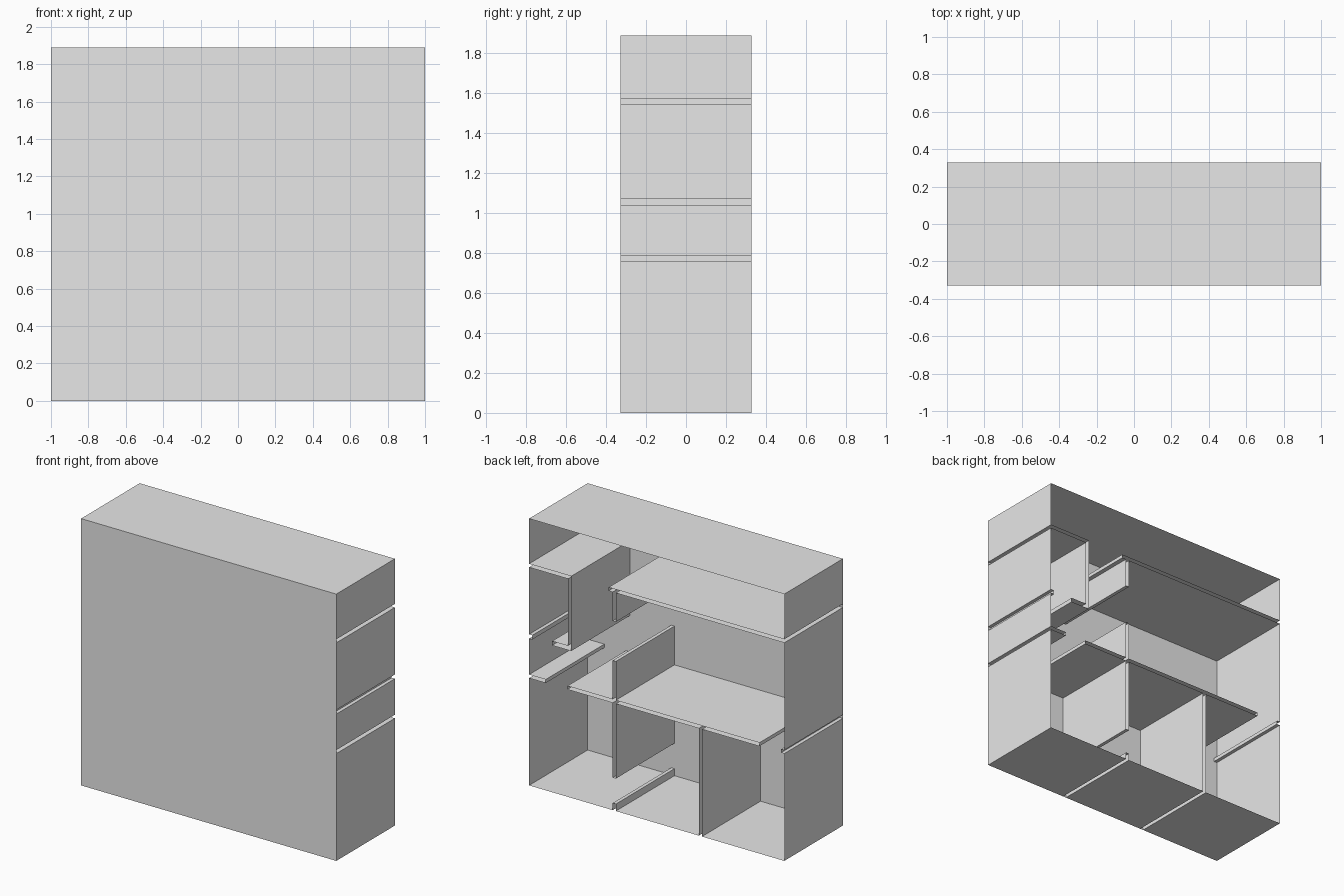
import bpy

cube = bpy.data.objects.get("Cube")
if cube:
    bpy.data.objects.remove(cube, do_unlink=True)

# Single flat colour
grey = bpy.data.materials.new("plain_grey")
grey.use_nodes = True
grey.diffuse_color = (0.8, 0.8, 0.8, 1)
grey.node_tree.nodes["Principled BSDF"].inputs["Base Color"].default_value = (0.8, 0.8, 0.8, 1)

# Overall size and the lower and upper faces of each storey's slab
SIDE, DEPTH, TOP = 1.0, 0.328, 1.89
LOW, LOW_TOP = 0.76, 0.785
MID, MID_TOP = 1.04, 1.07
HIGH, HIGH_TOP = 1.545, 1.57

# Faces of the upright partitions
HALL, HALL_IN = 0.345, 0.32
ROOM, ROOM_IN = -0.355, -0.33
STAIR, STAIR_IN = 0.67, 0.695
LIP = 0.975


def add_mesh(name, verts, faces):
    mesh = bpy.data.meshes.new(name)
    mesh.from_pydata(verts, [], faces)
    mesh.materials.append(grey)
    obj = bpy.data.objects.new(name, mesh)
    bpy.context.collection.objects.link(obj)
    return obj


def sheet(name, path):
    """Sweep an open x-z path through the full depth as a thin sheet."""
    verts = [(x, y, z) for x, z in path for y in (-DEPTH, DEPTH)]
    faces = [(2 * i, 2 * i + 1, 2 * i + 3, 2 * i + 2) for i in range(len(path) - 1)]
    return add_mesh(name, verts, faces)


def shelf(name, wall, end, low, high):
    """Hollow shelf, open at the wall and closed at its free end."""
    return sheet(name, [(wall, low), (end, low), (end, high), (wall, high)])


def partition(name, a, b, root, end):
    """Hollow upright, open at its root and closed at its free end."""
    return sheet(name, [(a, root), (a, end), (b, end), (b, root)])


# Front wall
add_mesh("front_wall",
         [(-SIDE, -DEPTH, 0), (SIDE, -DEPTH, 0), (SIDE, -DEPTH, TOP), (-SIDE, -DEPTH, TOP)],
         [(0, 1, 2, 3)])

# Roof with the upper side walls
sheet("roof", [(SIDE, HIGH_TOP), (SIDE, TOP), (-SIDE, TOP), (-SIDE, HIGH_TOP)])

# Side walls and ground floor, split where slabs and partitions meet them
for name, x, spans in (
    ("left_wall", SIDE, ((0, LOW), (LOW_TOP, MID), (MID_TOP, HIGH))),
    ("right_wall", -SIDE, ((0, LOW), (LOW_TOP, HIGH))),
):
    for a, b in spans:
        sheet(name, [(x, a), (x, b)])
for a, b in ((SIDE, HALL), (HALL_IN, ROOM_IN), (ROOM, -SIDE)):
    sheet("ground_floor", [(a, 0), (b, 0)])

# Short shelves and lips on the side walls
shelf("left_low_shelf", SIDE, 0.87, LOW, LOW_TOP)
shelf("left_mid_lip", SIDE, LIP, MID, MID_TOP)
shelf("right_low_lip", -SIDE, -LIP, LOW, LOW_TOP)

# Upper left shelf, running down its partition into a small landing
sheet("stair_partition", [
    (SIDE, HIGH_TOP), (STAIR, HIGH_TOP), (STAIR, MID), (0.82, MID),
    (0.82, MID_TOP), (STAIR_IN, MID_TOP), (STAIR_IN, HIGH), (SIDE, HIGH)])

# Upper floor with a short partition hanging below
sheet("upper_floor", [
    (-SIDE, HIGH_TOP), (0.377, HIGH_TOP), (0.377, HIGH), (HALL, HIGH)])
sheet("upper_floor_underside", [(HALL_IN, HIGH), (-SIDE, HIGH)])
partition("upper_hall_partition", HALL, HALL_IN, HIGH, 1.34)

# Middle floor, with partitions above and below
MID_LEFT, MID_RIGHT = 0.7, -0.805
sheet("middle_floor_left", [
    (HALL, LOW), (MID_LEFT, LOW), (MID_LEFT, LOW_TOP), (HALL, LOW_TOP)])
sheet("middle_floor_right", [
    (HALL_IN, LOW_TOP), (MID_RIGHT, LOW_TOP), (MID_RIGHT, LOW), (ROOM, LOW)])
sheet("middle_floor_underside", [(HALL_IN, LOW), (ROOM_IN, LOW)])
partition("middle_hall_partition", HALL, HALL_IN, LOW_TOP, 1.06)
partition("lower_hall_partition", HALL, HALL_IN, LOW, 0.23)
partition("hall_sill", HALL, HALL_IN, 0, 0.05)

# Full-height partition on the ground floor
for x in (ROOM, ROOM_IN):
    sheet("room_partition", [(x, 0), (x, LOW)])
